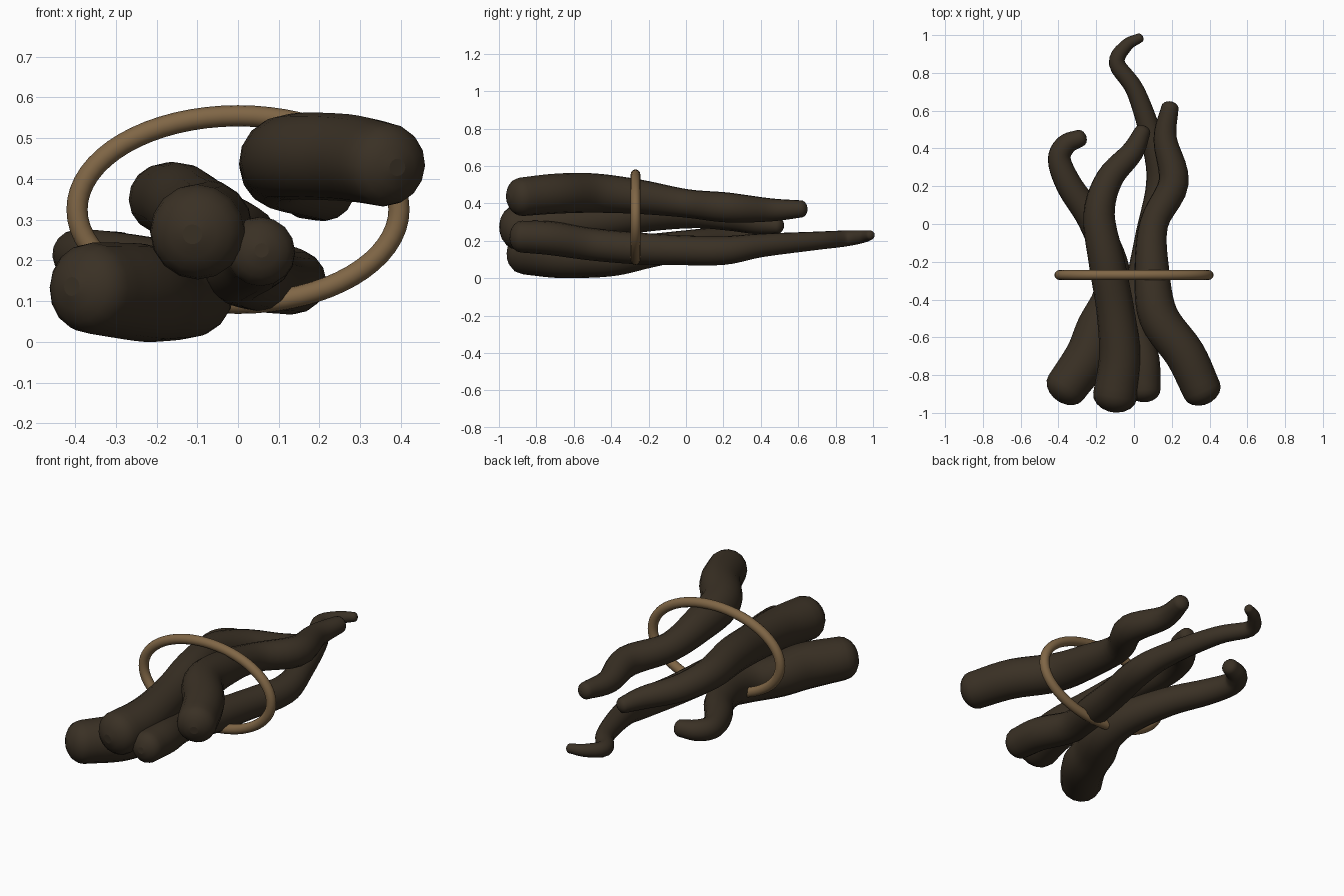
import bpy
import math
from mathutils import Vector

cube = bpy.data.objects.get("Cube")
if cube:
    bpy.data.objects.remove(cube, do_unlink=True)


def make_material(name, color):
    mat = bpy.data.materials.new(name)
    mat.use_nodes = True
    mat.diffuse_color = color
    bsdf = mat.node_tree.nodes["Principled BSDF"]
    bsdf.inputs["Base Color"].default_value = color
    bsdf.inputs["Roughness"].default_value = 0.9
    return mat


dark_wood = make_material("dark wood", (0.042, 0.03, 0.018, 1))
tan_band = make_material("tan band", (0.215, 0.133, 0.061, 1))


def smooth_path(knots, steps=5):
    """Catmull-Rom through (x, y, z, radius) knots."""
    p = [Vector(k) for k in knots]
    p = [2 * p[0] - p[1]] + p + [2 * p[-1] - p[-2]]
    out = []
    for a, b, c, d in zip(p, p[1:], p[2:], p[3:]):
        for i in range(steps):
            t = i / steps
            out.append(0.5 * (2 * b + (c - a) * t + (2 * a - 5 * b + 4 * c - d) * t * t
                              + (3 * b - a - 3 * c + d) * t ** 3))
    return out + [p[-2]]


def rounded_end(end, inner):
    """Shrinking points that round off one end of a path."""
    way = (end.xyz - inner.xyz).normalized()
    cap = []
    for deg in (20, 40, 60, 78):
        a = math.radians(deg)
        pos = end.xyz + way * end.w * 0.75 * math.sin(a)
        cap.append(Vector((*pos, end.w * math.cos(a))))
    return cap


def tube(name, path, mat, cyclic=False):
    """Sweep a round section of varying radius along a path."""
    curve = bpy.data.curves.new(name, "CURVE")
    curve.dimensions = "3D"
    curve.bevel_depth = 1
    curve.bevel_resolution = 6
    curve.use_fill_caps = not cyclic
    spline = curve.splines.new("POLY")
    spline.points.add(len(path) - 1)
    for point, v in zip(spline.points, path):
        point.co = (*v.xyz, 1)
        point.radius = v.w
    spline.use_cyclic_u = cyclic
    curve.materials.append(mat)
    obj = bpy.data.objects.new(name, curve)
    bpy.context.collection.objects.link(obj)
    bpy.ops.object.select_all(action="DESELECT")
    obj.select_set(True)
    bpy.context.view_layer.objects.active = obj
    bpy.ops.object.convert(target="MESH")
    bpy.ops.object.shade_smooth_by_angle(angle=math.radians(50))


# Crooked branches, thick end to thin end
branches = {
    "upper_branch": [
        (.36, -.88, .435, .103), (.27, -.69, .452, .107), (.13, -.49, .455, .105),
        (.095, -.25, .435, .092), (.105, 0, .4, .076), (.21, .22, .378, .08),
        (.165, .45, .365, .062), (.19, .615, .37, .046)],
    "middle_branch": [
        (-.1, -.91, .27, .117), (-.075, -.7, .285, .11), (-.1, -.45, .31, .1),
        (-.145, -.2, .345, .095), (-.185, .05, .35, .083), (-.13, .24, .325, .072),
        (-.01, .38, .295, .06), (.045, .49, .28, .043)],
    "left_branch": [
        (-.36, -.865, .132, .112), (-.245, -.7, .122, .12), (-.19, -.55, .115, .114),
        (-.115, -.38, .115, .102), (-.125, -.2, .145, .09), (-.22, .02, .18, .078),
        (-.34, .2, .205, .07), (-.395, .34, .215, .061), (-.36, .42, .22, .055),
        (-.285, .455, .225, .045)],
    "long_branch": [
        (.055, -.88, .222, .085), (.045, -.72, .213, .09), (0, -.5, .18, .086),
        (.05, -.27, .16, .085), (.09, -.05, .15, .08), (.14, .2, .148, .077),
        (.11, .4, .175, .063), (.01, .7, .2, .049), (-.09, .85, .212, .043),
        (-.04, .945, .222, .034), (.03, .985, .23, .025)],
}
for name, knots in branches.items():
    body = smooth_path(knots)
    start = rounded_end(body[0], body[1])[::-1]
    finish = rounded_end(body[-1], body[-2])
    tube(name, start + body + finish, dark_wood)

# Oval band around the bundle
oval = []
for i in range(64):
    a = math.tau * i / 64
    oval.append(Vector((.395 * math.cos(a), -.27, .325 + .23 * math.sin(a), .026)))
tube("oval_band", oval, tan_band, cyclic=True)
